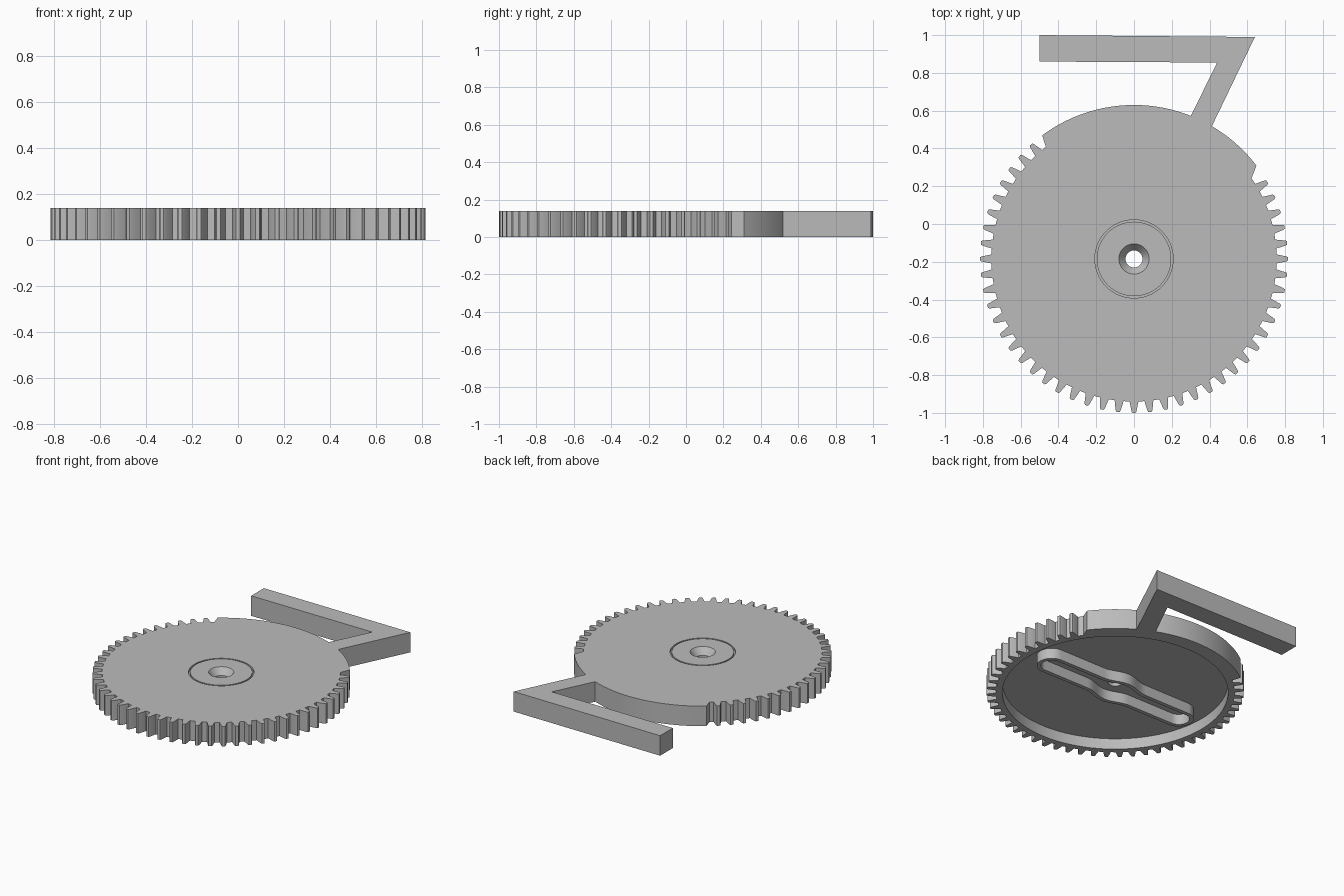
import bpy
import bmesh
from math import sin, cos, pi, radians

cube = bpy.data.objects.get("Cube")
if cube:
    bpy.data.objects.remove(cube, do_unlink=True)

CY = -0.185             # gear centre on y
TIP, ROOT = 0.815, 0.755
HEIGHT, FLOOR = 0.14, 0.075
TEETH = 60

grey = bpy.data.materials.new("plain grey")
grey.use_nodes = True
colour = (0.5, 0.5, 0.5, 1)
grey.diffuse_color = colour
grey.node_tree.nodes["Principled BSDF"].inputs["Base Color"].default_value = colour


def polar(r, degrees):
    a = radians(degrees)
    return r * cos(a), CY + r * sin(a)


def circle(r, n=96):
    return [polar(r, 360 * i / n) for i in range(n)]


def loft(name, rings, wrap=False):
    """Join rings given as (outline, z); cap the ends unless they wrap round."""
    bm = bmesh.new()
    loops = [[bm.verts.new((x, y, z)) for x, y in outline] for outline, z in rings]
    pairs = list(zip(loops, loops[1:]))
    if wrap:
        pairs.append((loops[-1], loops[0]))
    else:
        bm.faces.new(loops[0])
        bm.faces.new(loops[-1])
    for a, b in pairs:
        n = len(a)
        for i in range(n):
            j = (i + 1) % n
            bm.faces.new((a[i], a[j], b[j], b[i]))
    bmesh.ops.recalc_face_normals(bm, faces=bm.faces)
    mesh = bpy.data.meshes.new(name)
    bm.to_mesh(mesh)
    bm.free()
    mesh.materials.append(grey)
    obj = bpy.data.objects.new(name, mesh)
    bpy.context.collection.objects.link(obj)
    return obj


def cut(obj, cutter):
    """Subtract a cutter, bake the result and discard the cutter."""
    cutter.hide_render = True
    mod = obj.modifiers.new("cut", 'BOOLEAN')
    mod.operation = 'DIFFERENCE'
    mod.solver = 'EXACT'
    mod.object = cutter
    graph = bpy.context.evaluated_depsgraph_get()
    mesh = bpy.data.meshes.new_from_object(obj.evaluated_get(graph))
    obj.modifiers.clear()
    obj.data = mesh
    bpy.data.objects.remove(cutter, do_unlink=True)


def smooth(obj):
    bpy.ops.object.select_all(action='DESELECT')
    obj.select_set(True)
    bpy.context.view_layer.objects.active = obj
    bpy.ops.object.shade_smooth_by_angle(angle=radians(25))


def arc(start, end, steps):
    return [polar(TIP, start + (end - start) * i / steps) for i in range(steps + 1)]


# Outline: plain arc, bent arm, plain arc, then the teeth
outline = arc(37.3, 59.6, 12)
outline += [(0.64, 0.99), (-0.5, 1.0), (-0.5, 0.86), (0.44, 0.855)]
outline += arc(68.3, 126.6, 30)
pitch = 360 / TEETH
outline.append(polar(ROOT, 128.2))
for k in range(22, TEETH + 6):
    mid = k * pitch
    for r, offset in ((ROOT, -1.8), (TIP - 0.008, -0.95), (TIP, -0.6),
                      (TIP, 0.6), (TIP - 0.008, 0.95), (ROOT, 1.8)):
        outline.append(polar(r, mid + offset))
outline.append(polar(ROOT, 35 - 0.5))

gear = loft("gear_with_arm", [(outline, 0), (outline, HEIGHT)])

# Hollow underside, countersunk bore and ring groove
cut(gear, loft("cavity_cutter", [(circle(0.715, 128), -0.1), (circle(0.715, 128), FLOOR)]))
cut(gear, loft("bore_cutter", [(circle(0.045), -0.1), (circle(0.045), 0.095),
                               (circle(0.08), HEIGHT), (circle(0.08), 0.2)]))
cut(gear, loft("groove_cutter", [(circle(0.197), 0.125), (circle(0.207), 0.125),
                                 (circle(0.207), 0.2), (circle(0.197), 0.2)], wrap=True))
smooth(gear)


# Raised rib on the underside: a long slot with a wider hub
def slot(half_width, hub, reach=0.525, hub_reach=0.17):
    def width(x):
        bump = cos(pi * x / (2 * hub_reach)) ** 2 if abs(x) < hub_reach else 0
        return half_width + (hub - half_width) * bump
    xs = [reach] + [hub_reach * (1 - i / 12) for i in range(25)] + [-reach]
    half = [(reach + half_width * cos(pi * i / 24), half_width * sin(pi * i / 24))
            for i in range(12)]
    half += [(x, width(x)) for x in xs]
    half += [(-reach - half_width * sin(pi * i / 24), half_width * cos(pi * i / 24))
             for i in range(1, 12)]
    points = half + [(-x, -y) for x, y in half]
    return [(x, y + CY) for x, y in points]


outer, inner = slot(0.095, 0.135), slot(0.068, 0.108)
rib = loft("underside_slot_rib", [(outer, FLOOR + 0.005), (outer, 0.002),
                                  (inner, 0.002), (inner, FLOOR + 0.005)], wrap=True)
smooth(rib)
